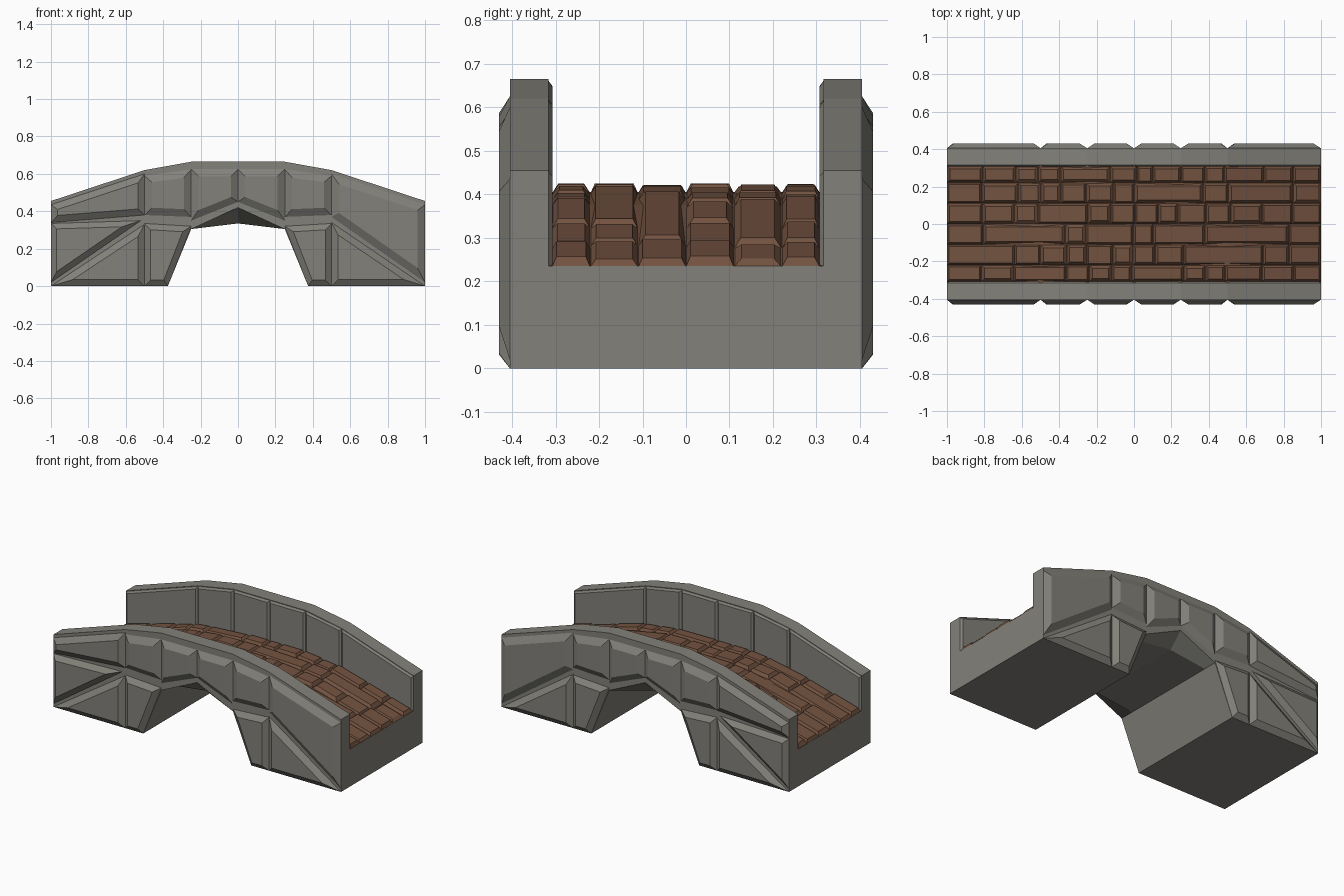
import bpy, bmesh, random
from mathutils import Vector

random.seed(4)
old = bpy.data.objects.get("Cube")
if old:
    bpy.data.objects.remove(old, do_unlink=True)


def material(name, rgb):
    m = bpy.data.materials.new(name)
    m.use_nodes = True
    col = (*rgb, 1)
    m.diffuse_color = col
    bsdf = next(n for n in m.node_tree.nodes if n.type == 'BSDF_PRINCIPLED')
    bsdf.inputs["Base Color"].default_value = col
    bsdf.inputs["Roughness"].default_value = 0.9
    return m


STONE = material("grey stone", (0.225, 0.22, 0.195))
BROWN = material("brown cobble", (0.17, 0.085, 0.051))


def finish(name, bm, *mats):
    bmesh.ops.recalc_face_normals(bm, faces=bm.faces)
    me = bpy.data.meshes.new(name)
    bm.to_mesh(me)
    bm.free()
    for m in mats:
        me.materials.append(m)
    ob = bpy.data.objects.new(name, me)
    bpy.context.collection.objects.link(ob)
    return ob


def loft(bm, sections):
    """Join matching (x, z) outlines placed at each y into a closed solid."""
    rings = [[bm.verts.new((x, y, z)) for x, z in pts] for y, pts in sections]
    n = len(rings[0])
    for a, b in zip(rings, rings[1:]):
        for i in range(n):
            j = (i + 1) % n
            bm.faces.new((a[i], a[j], b[j], b[i]))
    bm.faces.new(rings[0])
    bm.faces.new(rings[-1])


def inset(pts, d):
    """Offset a counter-clockwise polygon inwards by d."""
    out = []
    for i, p in enumerate(pts):
        p, a, b = Vector(p), Vector(pts[i - 1]), Vector(pts[(i + 1) % len(pts)])
        e, f = (p - a).normalized(), (b - p).normalized()
        n, m = Vector((-e.y, e.x)), Vector((-f.y, f.x))
        out.append(p + (n + m) * d / (1 + n.dot(m)))
    return out


def along(points, x):
    """Height of a symmetric profile at x."""
    x = abs(x)
    for (x0, z0), (x1, z1) in zip(points, points[1:]):
        if x <= x1:
            return z0 + (z1 - z0) * (x - x0) / (x1 - x0)
    return points[-1][1]


TOP = [(0, .665), (.25, .665), (.5, .62), (1, .455)]
DECK = [(0, .405), (.25, .403), (.5, .375), (1, .235)]
JOINTS = [-1, -.5, -.25, 0, .25, .5, 1]
WALL_IN, WALL_OUT, FACE = .316, .405, .43


def outline(crest, apex):
    arch = [(-1, 0), (-.375, 0), (-.25, .305), (0, apex), (.25, .305), (.375, 0), (1, 0)]
    return arch + [(x, along(crest, x)) for x in reversed(JOINTS)]


# Central span with brown road surface
bm = bmesh.new()
loft(bm, [(-WALL_IN, outline(DECK, .335)), (WALL_IN, outline(DECK, .335))])
span = finish("bridge_span", bm, STONE, BROWN)
for f in span.data.polygons:
    if f.normal.z > .5:
        f.material_index = 1

# Outer facing stones: (outline, bevel width)
facing = [
    ([(-1, 0), (-.5, 0), (-.5, .33)], .035),
    ([(-1, .02), (-.52, .35), (-1, .335)], .03),
    ([(-1, .34), (-.5, .38), (-.5, .6), (-1, .435)], .035),
    ([(-.5, 0), (-.375, 0), (-.25, .32), (-.5, .335)], .032),
    ([(-.5, .38), (-.25, .37), (-.25, .625), (-.5, .59)], .04),
    ([(-.25, .35), (0, .45), (0, .625), (-.25, .625)], .038),
    ([(0, .45), (.25, .35), (.25, .625), (0, .625)], .038),
    ([(.25, .37), (.5, .38), (.5, .59), (.25, .625)], .04),
    ([(.25, .32), (.375, 0), (.5, 0), (.5, .335)], .032),
    ([(.5, .37), (1, .02), (1, .435), (.5, .6)], .04),
    ([(.5, 0), (1, 0), (.5, .34)], .035),
]

for side, label in ((-1, "front"), (1, "back")):
    # Parapet wall, its arch edge flaring upward to the outside
    bm = bmesh.new()
    loft(bm, [(side * WALL_IN, outline(TOP, .335)), (side * WALL_OUT, outline(TOP, .42))])
    finish(label + "_parapet", bm, STONE)

    # Bevelled facing stones
    bm = bmesh.new()
    for pts, d in facing:
        loft(bm, [(side * (WALL_OUT - .005), pts), (side * WALL_OUT, pts),
                  (side * FACE, inset(pts, d))])
    finish(label + "_facing_stones", bm, STONE)

    # Shallow slabs lining the inside of the parapet
    bm = bmesh.new()
    for a, b in zip(JOINTS, JOINTS[1:]):
        pts = [(a, along(DECK, a) - .03), (b, along(DECK, b) - .03),
               (b, along(TOP, b) - .004), (a, along(TOP, a) - .004)]
        loft(bm, [(side * (WALL_IN + .005), pts), (side * WALL_IN, pts),
                  (side * (WALL_IN - .009), inset(pts, .012))])
    finish(label + "_parapet_lining", bm, STONE)

# Cobbles in six staggered lanes
CUTS = [-.8, -.63, -.5, -.38, -.25, -.12, 0, .12, .25, .37, .5, .68, .84]
LANES = [-.308, -.22, -.11, 0, .11, .22, .308]
bm = bmesh.new()
for lane, (y0, y1) in enumerate(zip(LANES, LANES[1:])):
    cuts = [x + random.uniform(-.02, .02) for x in CUTS if random.random() > .15]
    xs = [-1] + cuts + [1]
    for a, b in zip(xs, xs[1:]):
        h = random.uniform(.012, .021)
        g = random.uniform(.01, .018)
        base, top = [], []
        for x, y, sx, sy in ((a, y0, 1, 1), (b, y0, -1, 1), (b, y1, -1, -1), (a, y1, 1, -1)):
            base.append(bm.verts.new((x, y, along(DECK, x) - .002)))
            tx = x + sx * g
            top.append(bm.verts.new((tx, y + sy * g, along(DECK, tx) + h)))
        bm.faces.new(top)
        bm.faces.new(base)
        for i in range(4):
            j = (i + 1) % 4
            bm.faces.new((base[i], base[j], top[j], top[i]))
finish("road_cobbles", bm, BROWN)
